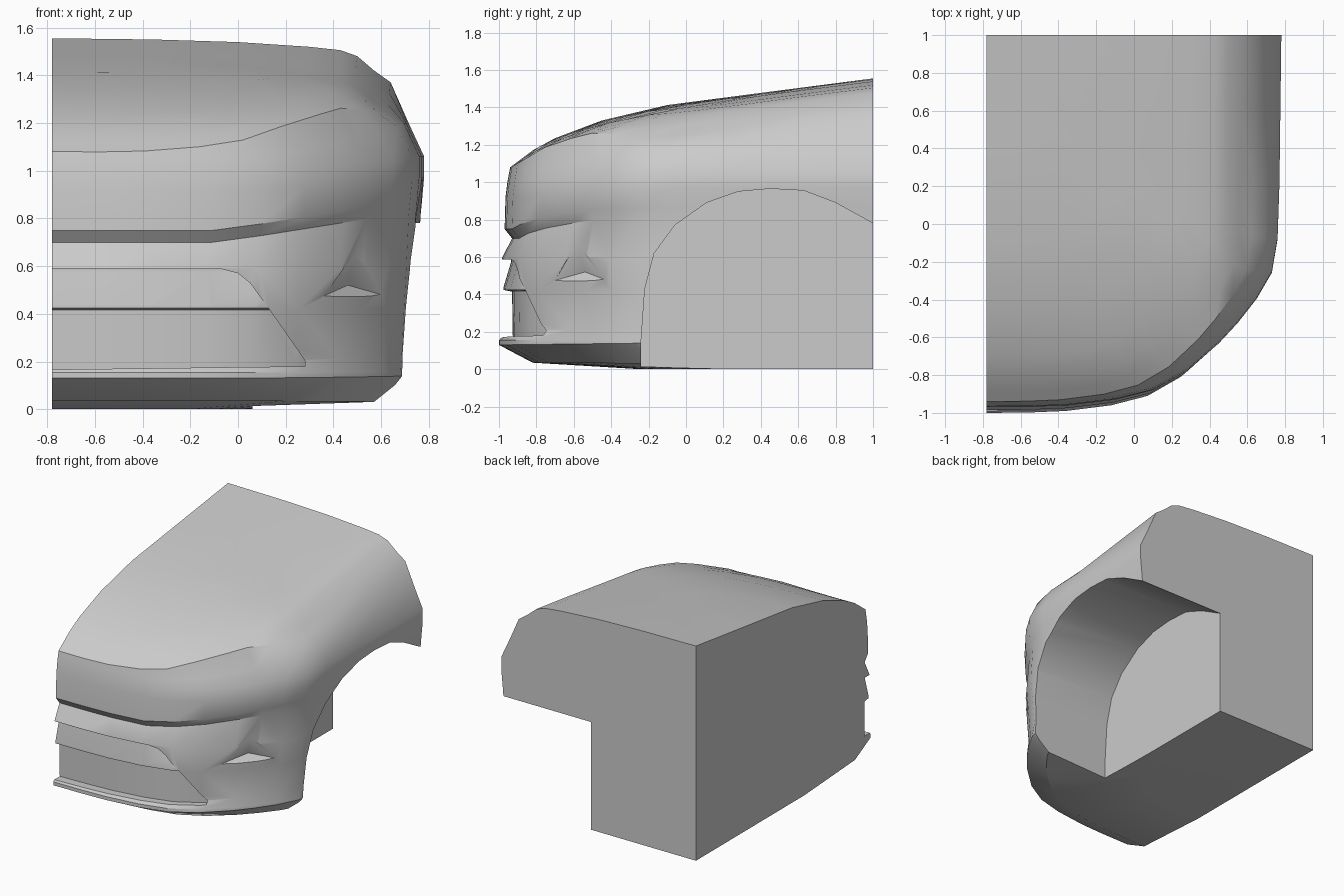
import bpy
import bmesh
from math import radians

if "Cube" in bpy.data.objects:
    bpy.data.objects.remove(bpy.data.objects["Cube"])

MID, BACK = -0.78, 1.0

paint = bpy.data.materials.new("plain_grey")
paint.use_nodes = True
GREY = (0.6, 0.6, 0.6, 1)
paint.diffuse_color = GREY
paint.node_tree.nodes["Principled BSDF"].inputs["Base Color"].default_value = GREY

# Plan outline from the centre of the nose, round the corner, to the back
OUTLINE = [(MID, -1), (-0.55, -0.998), (-0.35, -0.99), (-0.1, -0.96), (0.1, -0.91),
           (0.28, -0.81), (0.45, -0.66), (0.55, -0.55), (0.65, -0.42), (0.73, -0.28),
           (0.76, -0.1), (0.77, 0.2), (0.775, 0.6), (0.78, BACK)]

# Bonnet height along the centre line, and its fall towards the side
CROWN = [(-0.97, 1.05), (-0.94, 1.08), (-0.78, 1.2), (-0.6, 1.28), (-0.45, 1.33),
         (-0.2, 1.4), (0.2, 1.45), (0.6, 1.505), (1, 1.555)]
FALL = [(MID, 0), (-0.2, 0.007), (0.2, 0.025), (0.43, 0.05), (0.5, 0.075),
        (0.57, 0.135), (0.64, 0.185)]


def interp(table, t):
    if t <= table[0][0]:
        return table[0][1]
    for (a, va), (b, vb) in zip(table, table[1:]):
        if t <= b:
            return va + (vb - va) * (t - a) / (b - a)
    return table[-1][1]


def clamp(t):
    return max(0.0, min(1.0, t))


def finish(name, bm):
    bmesh.ops.remove_doubles(bm, verts=bm.verts, dist=1e-5)
    bmesh.ops.recalc_face_normals(bm, faces=bm.faces)
    mesh = bpy.data.meshes.new(name)
    bm.to_mesh(mesh)
    bm.free()
    mesh.materials.append(paint)
    obj = bpy.data.objects.new(name, mesh)
    bpy.context.collection.objects.link(obj)
    return obj


def loft(name, levels, outline):
    """Each level: front y, side x, front z, side z, headlight rise (z None = bonnet)."""
    bm = bmesh.new()
    rings = []
    for front, side, z_front, z_side, rise in levels:
        ring = []
        for xo, yo in outline:
            x = xo if xo < MID else MID + (xo - MID) * (side - MID) / (0.78 - MID)
            y = BACK + (yo - BACK) * (BACK - front) / 2
            if z_front is None:
                z = interp(CROWN, y) - interp(FALL, x)
            else:
                z = z_front + (z_side - z_front) * clamp((yo + 1) / 0.8)
                z += rise * clamp((xo + 0.07) / 0.7)
            ring.append(bm.verts.new((x, y, z)))
        rings.append(ring)
    for low, high in zip(rings, rings[1:]):
        for i in range(len(outline) - 1):
            bm.faces.new((low[i], low[i + 1], high[i + 1], high[i]))
    # Flat centre wall and flat back wall
    bm.faces.new([r[0] for r in rings])
    bm.faces.new([r[-1] for r in rings] + [rings[-1][0], rings[0][0]])
    return finish(name, bm)


def prism(name, points, start, end):
    """Extrude a closed loop of 3D points from one offset to another."""
    bm = bmesh.new()
    a = [bm.verts.new(start(p)) for p in points]
    b = [bm.verts.new(end(p)) for p in points]
    bm.faces.new(a)
    bm.faces.new(b)
    for i in range(len(points)):
        j = (i + 1) % len(points)
        bm.faces.new((a[i], a[j], b[j], b[i]))
    return finish(name, bm)


def hull(name, points):
    bm = bmesh.new()
    for p in points:
        bm.verts.new(p)
    bmesh.ops.convex_hull(bm, input=bm.verts)
    return finish(name, bm)


def cut(target, cutter):
    cutter.hide_render = True
    mod = target.modifiers.new("cut", "BOOLEAN")
    mod.operation = "DIFFERENCE"
    mod.solver = "EXACT"
    mod.object = cutter
    bpy.context.view_layer.objects.active = target
    bpy.ops.object.modifier_apply(modifier=mod.name)
    bpy.data.objects.remove(cutter)


# Body shell: underside, lip, bumper, headlight groove, nose, then bonnet
shell = [(BACK, MID, 0, 0, 0), (-0.24, 0.06, 0, 0, 0), (-0.82, 0.66, 0.035, 0.03, 0),
         (-1, 0.73, 0.13, 0.14, 0), (-1, 0.73, 0.155, 0.155, 0),
         (-0.96, 0.735, 0.2, 0.23, 0), (-0.975, 0.745, 0.42, 0.42, 0),
         (-0.985, 0.755, 0.592, 0.592, 0), (-0.93, 0.765, 0.7, 0.7, 0.11),
         (-0.97, 0.77, 0.75, 0.75, 0.11), (-0.965, 0.78, 0.92, 0.97, 0),
         (-0.955, 0.78, 1.0, 1.06, 0), (-0.947, 0.715, 1.045, 1.2, 0)]
bonnet = [(-0.94, 0.64), (-0.89, 0.57), (-0.82, 0.5), (-0.7, 0.43), (-0.45, 0.3),
          (-0.1, 0), (0.4, -0.35), (BACK, MID)]
shell += [(f, s, None, None, 0) for f, s in bonnet]
body = loft("front_body", shell, OUTLINE)

# Grille opening, with the slats left standing inside it
opening = [(-0.9, 0.165), (0.28, 0.18), (0.28, 0.205), (0.13, 0.42), (0.05, 0.53),
           (0.0, 0.57), (-0.07, 0.588), (-0.9, 0.588)]
grille_cutter = prism("grille_cutter", opening,
                      lambda p: (p[0], -1.2, p[1]), lambda p: (p[0], -0.5, p[1]))
slat_profile = [(BACK, MID, 0.1), (-0.925, 0.73, 0.1), (-0.93, 0.73, 0.415),
                (-0.98, 0.74, 0.425), (-0.935, 0.735, 0.575), (-0.935, 0.735, 0.65),
                (BACK, MID, 0.65)]
slats = loft("grille_slats", [(f, s, z, z, 0) for f, s, z in slat_profile],
             [(-1, -1)] + OUTLINE)
cut(grille_cutter, slats)
cut(body, grille_cutter)

# Small notch in the bumper corner
cut(body, hull("bumper_notch", [(0.36, -0.7, 0.475), (0.62, -0.42, 0.475),
                                (0.56, -0.62, 0.44), (0.46, -0.54, 0.52),
                                (0.5, -0.58, 0.68), (0.65, -0.65, 0.68)]))

# Wheel well
arch = [(-0.24, -0.1), (-0.24, 0.15), (-0.22, 0.43), (-0.17, 0.62), (-0.06, 0.77),
        (0.11, 0.89), (0.28, 0.95), (0.45, 0.965), (0.63, 0.955), (0.8, 0.89),
        (1, 0.78), (1.1, 0.72), (1.1, -0.1)]
cut(body, prism("wheel_well", arch,
                lambda p: (0.06, p[0], p[1]), lambda p: (1, p[0], p[1])))

# Smooth panels with crisp edges
bpy.ops.object.select_all(action="DESELECT")
body.select_set(True)
bpy.context.view_layer.objects.active = body
bpy.ops.object.shade_smooth_by_angle(angle=radians(30))
